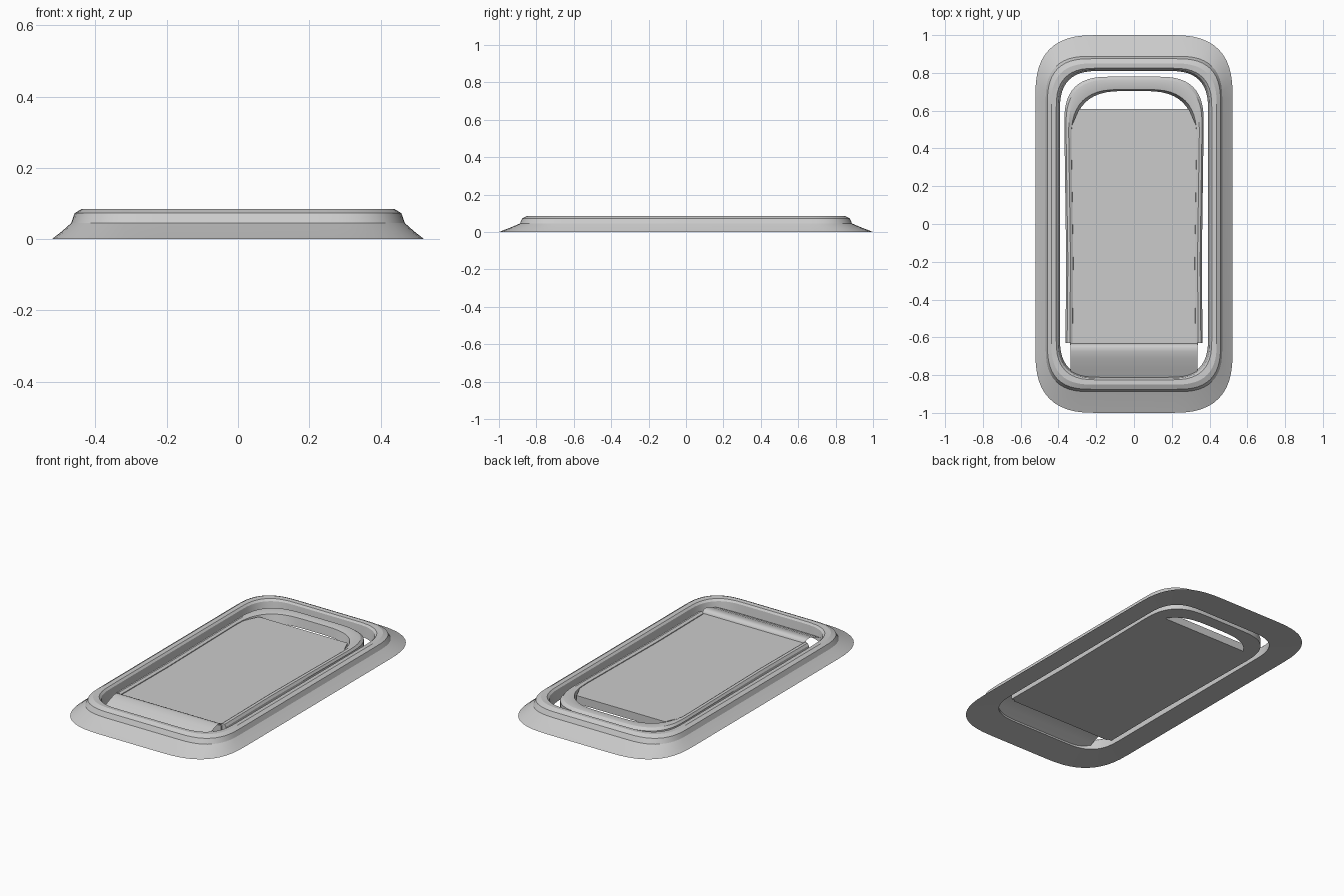
import bpy, math
from math import cos, sin, radians

if "Cube" in bpy.data.objects:
    bpy.data.objects.remove(bpy.data.objects["Cube"])

SEG = 12
POW = 2 / 2.7  # squarish, super-elliptic corners


def finish(name, verts, faces, angle=25):
    me = bpy.data.meshes.new(name)
    me.from_pydata(verts, [], faces)
    ob = bpy.data.objects.new(name, me)
    bpy.context.collection.objects.link(ob)
    bpy.ops.object.select_all(action='DESELECT')
    ob.select_set(True)
    bpy.context.view_layer.objects.active = ob
    bpy.ops.object.mode_set(mode='EDIT')
    bpy.ops.mesh.select_all(action='SELECT')
    bpy.ops.mesh.normals_make_consistent(inside=False)
    bpy.ops.object.mode_set(mode='OBJECT')
    bpy.ops.object.shade_smooth_by_angle(angle=radians(angle))
    return ob


def corner(hx, hy, r, sx, sy):
    pts = []
    for i in range(SEG + 1):
        a = math.pi / 2 * i / SEG
        c, s = max(cos(a), 0) ** POW, max(sin(a), 0) ** POW
        pts.append((sx * (hx - r + r * c), sy * (hy - r + r * s)))
    return pts if sx * sy > 0 else pts[::-1]


def closed_path(hx, hy, r):
    return (corner(hx, hy, r, 1, 1) + corner(hx, hy, r, -1, 1)
            + corner(hx, hy, r, -1, -1) + corner(hx, hy, r, 1, -1))


def u_path(hx, hy, r, end=-0.63):
    # slightly narrower towards the open end
    return ([(hx - 0.006, end), (hx - 0.01, -0.2)] + corner(hx, hy, r, 1, 1)
            + corner(hx, hy, r, -1, 1) + [(-hx + 0.01, -0.2), (-hx + 0.006, end)])


def loft(name, path, profile, closed):
    rows = [[(x, y, z) for x, y in path(hx, hy, r)] for hx, hy, r, z in profile]
    n, m = len(rows[0]), len(rows)
    faces = []
    for j in range(m):
        k = (j + 1) % m
        for i in range(n if closed else n - 1):
            q = (i + 1) % n
            faces.append((j * n + i, j * n + q, k * n + q, k * n + i))
    if not closed:
        faces += [[j * n for j in range(m)], [j * n + n - 1 for j in reversed(range(m))]]
    return finish(name, [v for row in rows for v in row], faces)


# outer surround: flared skirt, raised rim, inner wall (half x, half y, radius, z)
loft("outer_frame", closed_path, [
    (0.522, 1.0, 0.33, 0.0), (0.495, 0.945, 0.28, 0.021), (0.468, 0.888, 0.24, 0.045),
    (0.458, 0.875, 0.235, 0.073), (0.438, 0.85, 0.225, 0.085),
    (0.412, 0.825, 0.215, 0.083), (0.402, 0.817, 0.21, 0.072), (0.392, 0.81, 0.21, 0.01)],
    True)

# inner U-shaped rim with grip opening
loft("inner_rim", u_path, [
    (0.369, 0.78, 0.245, 0.012), (0.369, 0.78, 0.245, 0.055), (0.360, 0.765, 0.245, 0.068),
    (0.346, 0.745, 0.25, 0.071), (0.332, 0.712, 0.265, 0.063), (0.322, 0.704, 0.275, 0.012)],
    False)

# thick centre panel, its far edge closing the grip opening
z0, z1, far, near = 0.012, 0.059, 0.61, -0.64
outline = [(-0.338, near), (0.338, near), (0.338, 0.5), (0.29, far), (-0.29, far), (-0.338, 0.5)]
n = len(outline)
verts = [(x, y, z) for z in (z0, z1) for x, y in outline]
faces = [list(range(n))[::-1], list(range(n, 2 * n))]
faces += [(i, (i + 1) % n, n + (i + 1) % n, n + i) for i in range(n)]
finish("centre_panel", verts, faces)

# hinge strip: ridge beside the panel, falling away under the frame
prof = [(-0.632, 0.03), (-0.634, 0.06), (-0.642, 0.072), (-0.655, 0.078), (-0.675, 0.077),
        (-0.71, 0.067), (-0.76, 0.046), (-0.815, 0.02)]
verts = [(x, y, z) for x in (-0.337, 0.337) for y, z in prof]
m = len(prof)
finish("hinge_strip", verts, [(i, i + 1, m + i + 1, m + i) for i in range(m - 1)], 40)
